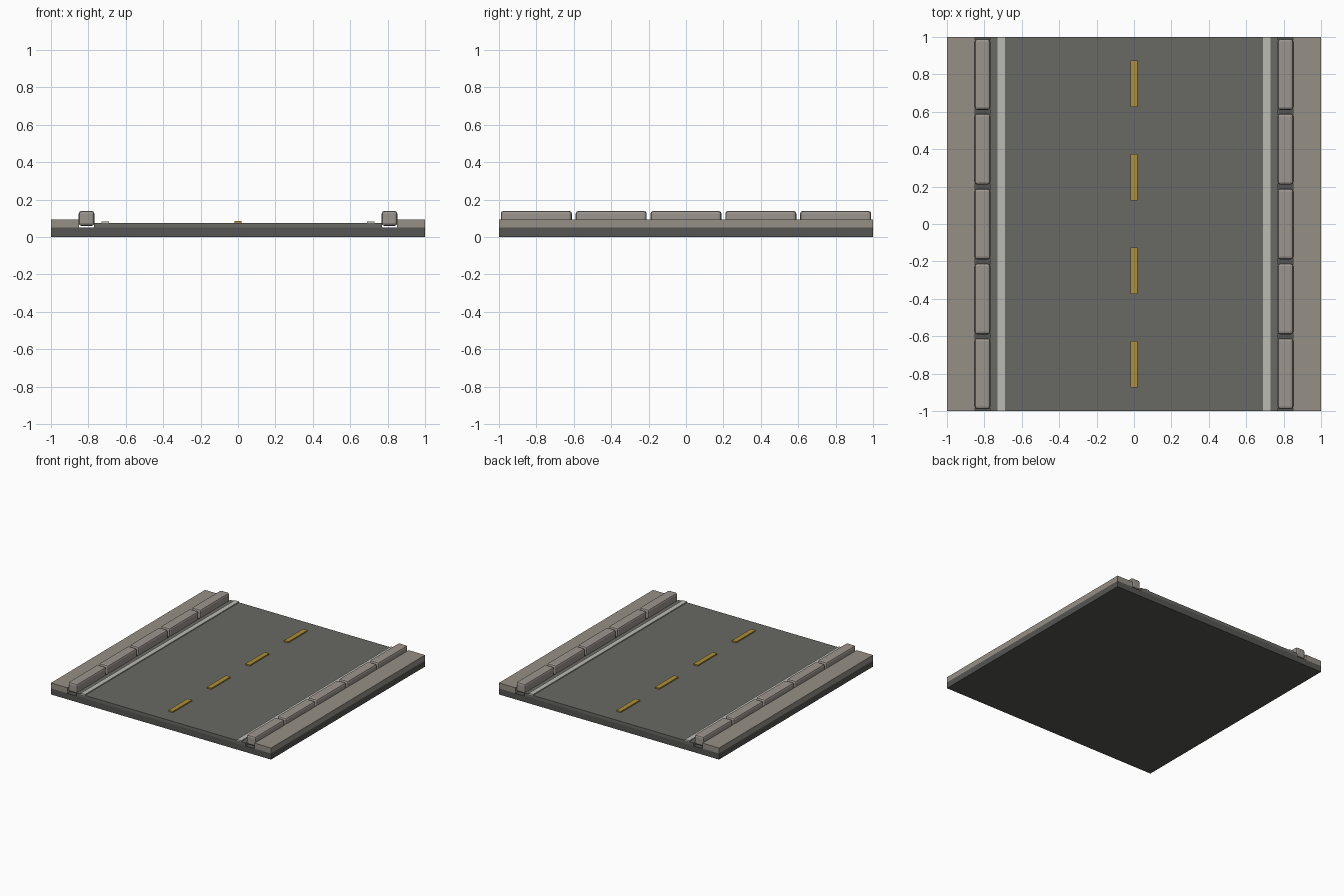
import bpy

if "Cube" in bpy.data.objects:
    bpy.data.objects.remove(bpy.data.objects["Cube"])


def material(name, rgb):
    m = bpy.data.materials.new(name)
    m.diffuse_color = (*rgb, 1)
    m.use_nodes = True
    m.node_tree.nodes["Principled BSDF"].inputs["Base Color"].default_value = m.diffuse_color
    return m


BASE = material("dark_base", (0.09, 0.09, 0.085))
ASPHALT = material("asphalt", (0.14, 0.14, 0.125))
CONCRETE = material("concrete", (0.3, 0.28, 0.24))
STONE = material("kerb_stone", (0.33, 0.3, 0.27))
WHITE = material("white_paint", (0.5, 0.5, 0.46))
YELLOW = material("yellow_paint", (0.42, 0.28, 0.04))


def box(name, x, y, z, mat, bevel=0):
    """Box spanning the (min, max) pairs x, y and z."""
    spans = (x, y, z)
    bpy.ops.mesh.primitive_cube_add(size=1, location=[(a + b) / 2 for a, b in spans])
    ob = bpy.context.object
    ob.name = name
    ob.scale = [b - a for a, b in spans]
    bpy.ops.object.transform_apply(location=False, rotation=False, scale=True)
    ob.data.materials.append(mat)
    if bevel:
        mod = ob.modifiers.new("bevel", 'BEVEL')
        mod.width = bevel
        mod.segments = 2
    return ob


FULL = (-1, 1)

# Foundation slab and road surface
box("foundation", FULL, FULL, (0, 0.05), BASE)
box("road", (-0.77, 0.77), FULL, (0.05, 0.075), ASPHALT)

# Pavement, edge line and kerb stones on each side
for side, s in (("left", -1), ("right", 1)):
    def span(a, b):
        return tuple(sorted((s * a, s * b)))

    box(f"{side}_pavement", span(0.85, 1), FULL, (0.05, 0.095), CONCRETE)
    box(f"{side}_edge_line", span(0.69, 0.73), FULL, (0.073, 0.083), WHITE)
    for i in range(5):
        y = -0.8 + 0.4 * i
        box(f"{side}_kerb_stone_{i + 1}", span(0.768, 0.852), (y - 0.19, y + 0.19),
            (0.06, 0.14), STONE, bevel=0.015)

# Dashed centre line
for i in range(4):
    y = -0.75 + 0.5 * i
    box(f"centre_dash_{i + 1}", (-0.02, 0.02), (y - 0.125, y + 0.125), (0.073, 0.085), YELLOW)
